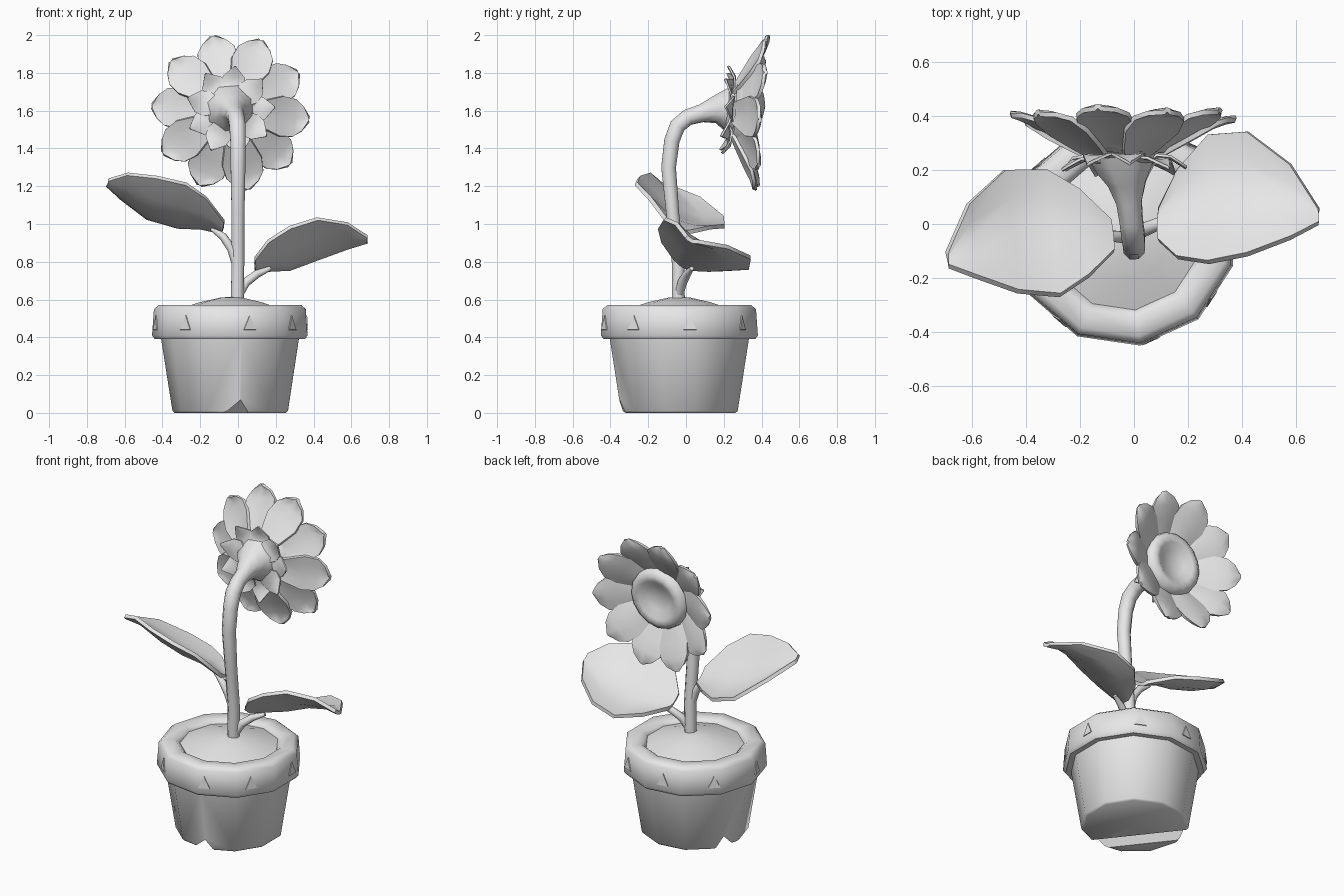
import bpy
import bmesh
from math import radians, pi, tan
from mathutils import Matrix, Vector

cube = bpy.data.objects.get("Cube")
if cube:
    bpy.data.objects.remove(cube, do_unlink=True)

grey = bpy.data.materials.new("plain_grey")
grey.use_nodes = True
grey.diffuse_color = (0.8, 0.8, 0.8, 1)
for node in grey.node_tree.nodes:
    if node.type == 'BSDF_PRINCIPLED':
        node.inputs["Base Color"].default_value = (0.8, 0.8, 0.8, 1)


def activate(ob):
    for other in bpy.context.view_layer.objects:
        other.select_set(False)
    ob.select_set(True)
    bpy.context.view_layer.objects.active = ob


def shade(ob):
    activate(ob)
    bpy.ops.object.shade_smooth_by_angle(angle=radians(50))


def apply(ob, mod):
    activate(ob)
    bpy.ops.object.modifier_apply(modifier=mod.name)


def make(name, bm, matrix=Matrix(), thickness=0.0):
    """Turn a bmesh into an object, thickening open sheets."""
    bmesh.ops.recalc_face_normals(bm, faces=bm.faces)
    bm.transform(matrix)
    mesh = bpy.data.meshes.new(name)
    bm.to_mesh(mesh)
    bm.free()
    mesh.materials.append(grey)
    ob = bpy.data.objects.new(name, mesh)
    bpy.context.collection.objects.link(ob)
    if thickness:
        mod = ob.modifiers.new("Thickness", 'SOLIDIFY')
        mod.thickness = thickness
        mod.offset = 0
        apply(ob, mod)
    shade(ob)
    return ob


def lathe(name, profile, sides, matrix=Matrix()):
    """Spin a profile of (radius, height) points around z."""
    bm = bmesh.new()
    verts = [bm.verts.new((0, -r, z)) for r, z in profile]
    edges = [bm.edges.new(pair) for pair in zip(verts, verts[1:])]
    bmesh.ops.spin(bm, geom=verts + edges, cent=(0, 0, 0), axis=(0, 0, 1),
                   angle=2 * pi, steps=sides)
    bmesh.ops.remove_doubles(bm, verts=bm.verts, dist=0.0005)
    return make(name, bm, matrix)


def sheet(bm, rows):
    """Skin rows of points with quads."""
    grid = [[bm.verts.new(p) for p in row] for row in rows]
    for low, high in zip(grid, grid[1:]):
        for i in range(len(low) - 1):
            bm.faces.new((low[i], low[i + 1], high[i + 1], high[i]))


def tube(name, points):
    """Round stalk through (x, y, z, radius) points."""
    curve = bpy.data.curves.new(name, 'CURVE')
    curve.dimensions = '3D'
    curve.bevel_depth = 1
    curve.bevel_resolution = 2
    curve.use_fill_caps = True
    spline = curve.splines.new('POLY')
    spline.points.add(len(points) - 1)
    for point, (x, y, z, radius) in zip(spline.points, points):
        point.co = (x, y, z, 1)
        point.radius = radius
    curve.materials.append(grey)
    ob = bpy.data.objects.new(name, curve)
    bpy.context.collection.objects.link(ob)
    activate(ob)
    bpy.ops.object.convert(target='MESH')
    shade(bpy.context.view_layer.objects.active)


# Pot: tapered body, heavy rim and mounded soil
SIDES = 11
pot_centre = Matrix.Translation((-0.035, -0.035, 0))
pot_place = pot_centre @ Matrix.Rotation(radians(8), 4, 'Z')
body = lathe("pot_body", [(0, 0), (0.3, 0), (0.312, 0.01), (0.375, 0.41), (0, 0.41)],
             SIDES, pot_place)
lathe("pot_rim", [(0.285, 0.5), (0.285, 0.545), (0.315, 0.57), (0.385, 0.57),
                  (0.41, 0.55), (0.42, 0.41), (0.405, 0.39), (0.36, 0.39), (0.285, 0.5)],
      SIDES, pot_place)
lathe("soil", [(0, 0.5), (0.29, 0.5), (0.29, 0.545), (0.17, 0.585), (0.06, 0.61),
               (0, 0.615)], SIDES, pot_place)

# Drain groove across the underside
groove_start, groove_end = Vector((0.02, -0.36, 0)), Vector((-0.33, 0.09, 0))
along = (groove_end - groove_start).normalized()
across = Vector((-along.y, along.x, 0))
bm = bmesh.new()
ends = []
for middle in (groove_start - along * 0.2, groove_end + along * 0.2):
    ends.append([bm.verts.new(middle + across * side + Vector((0, 0, height)))
                 for side, height in ((-0.06, -0.01), (0.06, -0.01), (0, 0.07))])
    bm.faces.new(ends[-1])
for i in range(3):
    j = (i + 1) % 3
    bm.faces.new((ends[0][i], ends[0][j], ends[1][j], ends[1][i]))
cutter = make("groove_cutter", bm)
cutter.hide_render = True
cut = body.modifiers.new("Groove", 'BOOLEAN')
cut.operation = 'DIFFERENCE'
cut.solver = 'EXACT'
cut.object = cutter
apply(body, cut)
bpy.data.objects.remove(cutter, do_unlink=True)
shade(body)

# Eight thin triangles spaced around the rim, each flush with its nearest side
bm = bmesh.new()
side_angle = 2 * pi / SIDES
for k in range(8):
    angle = k * pi / 4
    centre = (angle // side_angle + 0.5) * side_angle
    shift = max(-0.075, min(0.075, 0.4 * tan(angle - centre)))
    turn = Matrix.Rotation(centre, 4, 'Z')
    corners = [(shift - 0.035, -0.403, 0.44), (shift + 0.035, -0.403, 0.44),
               (shift, -0.398, 0.515)]
    bm.faces.new([bm.verts.new(turn @ Vector(c)) for c in corners])
make("rim_triangles", bm, pot_place, thickness=0.006)

# Stem bending over and flaring into the flower, with two leaf stalks
tube("stem", [(-0.005, -0.04, 0.54, 0.037), (0, -0.042, 0.8, 0.036),
              (0, -0.07, 1.05, 0.037), (0, -0.092, 1.3, 0.042),
              (0, -0.075, 1.44, 0.044), (-0.003, -0.045, 1.52, 0.046),
              (-0.01, 0.01, 1.565, 0.046), (-0.018, 0.08, 1.585, 0.05),
              (-0.025, 0.15, 1.605, 0.075), (-0.033, 0.2, 1.605, 0.11),
              (-0.037, 0.25, 1.605, 0.135)])
tube("right_leaf_stalk", [(0, -0.04, 0.76, 0.026), (-0.035, -0.05, 0.87, 0.024),
                          (-0.08, -0.045, 0.935, 0.022), (-0.14, -0.03, 0.975, 0.012)])
tube("left_leaf_stalk", [(0, -0.04, 0.62, 0.026), (0.04, -0.02, 0.69, 0.026),
                         (0.1, 0.005, 0.735, 0.022), (0.17, 0.03, 0.765, 0.012)])


# Broad cupped leaves, their front edge tipped up
def leaf(name, midrib, side):
    widths = (0.065, 0.18, 0.26, 0.25, 0.15, 0.03)
    rows = []
    for point, width in zip(midrib, widths):
        rows.append([Vector(point) + Vector(side) * width * t
                     - Vector((0, 0, 0.3 * width * (1 - t * t)))
                     for t in (-1, -0.5, 0, 0.5, 1)])
    bm = bmesh.new()
    sheet(bm, rows)
    make(name, bm, thickness=0.022)


leaf("right_leaf", [(-0.08, -0.04, 0.985), (-0.185, -0.03, 1.06), (-0.3, -0.03, 1.1),
                    (-0.455, -0.025, 1.14), (-0.6, -0.06, 1.2), (-0.69, -0.13, 1.22)],
     (0.1, -0.9, 0.43))
leaf("left_leaf", [(0.09, 0, 0.79), (0.16, 0.04, 0.835), (0.275, 0.095, 0.875),
                   (0.42, 0.115, 0.925), (0.58, 0.085, 0.94), (0.685, 0.03, 0.92)],
     (0, -0.91, 0.41))

# Flower facing backward and a little down
flower_place = Matrix.Translation((-0.04, 0.24, 1.6)) @ Matrix.Rotation(radians(-94), 4, 'X')
disc_place = flower_place @ Matrix.Translation((0.01, 0, 0.02))


def ring_of_petals(name, count, start, outline, cup, thickness):
    """Petals from (radius, half width, depth) stations, repeated around z."""
    bm = bmesh.new()
    for k in range(count):
        turn = Matrix.Rotation(radians(-start) + 2 * pi * k / count, 4, 'Z')
        lift = 0.006 * (-1) ** k
        sheet(bm, [[turn @ Vector((r, w * t, d + lift + cup * (1 - t * t)))
                    for t in (-1, -0.5, 0, 0.5, 1)] for r, w, d in outline])
    make(name, bm, flower_place, thickness)


ring_of_petals("petals", 10, 103,
               [(0.1, 0.04, 0), (0.18, 0.075, 0.045), (0.27, 0.107, 0.095),
                (0.34, 0.1, 0.135), (0.385, 0.065, 0.15), (0.418, 0.012, 0.153)],
               0.01, 0.018)
ring_of_petals("sepals", 9, 84,
               [(0.08, 0.045, -0.02), (0.13, 0.068, 0.005), (0.18, 0.058, 0),
                (0.235, 0.005, -0.035)], -0.006, 0.01)
lathe("flower_disc", [(0, 0.045), (0.08, 0.055), (0.125, 0.085), (0.155, 0.09),
                      (0.185, 0.07), (0.192, 0.045), (0.15, 0), (0, 0)], 16, disc_place)
